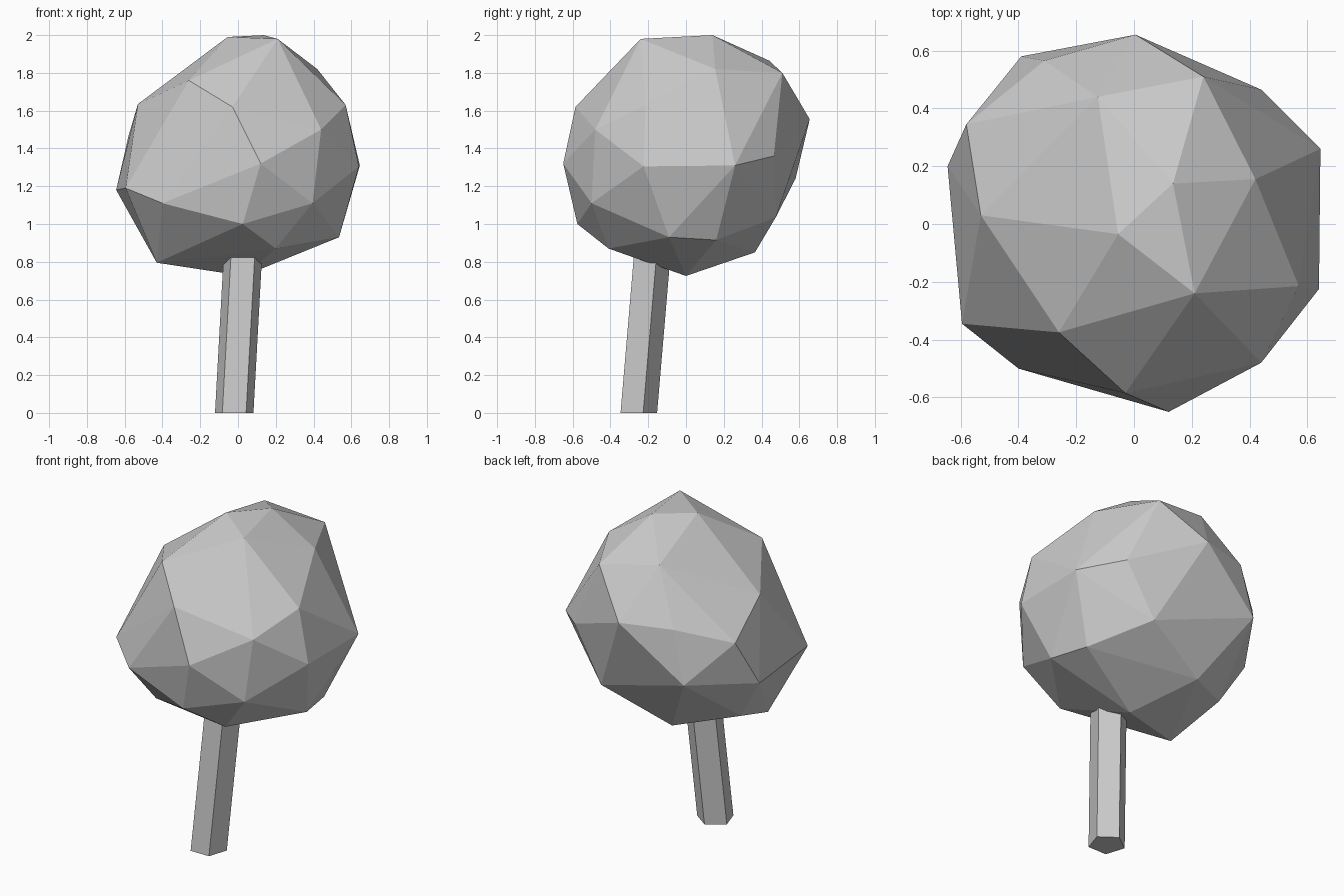
import bpy
import bmesh
from math import sin, cos, tau, pi
from mathutils import Vector

if "Cube" in bpy.data.objects:
    bpy.data.objects.remove(bpy.data.objects["Cube"], do_unlink=True)


def make_material(name, level):
    mat = bpy.data.materials.new(name)
    mat.use_nodes = True
    colour = (level, level, level, 1)
    mat.diffuse_color = colour
    mat.node_tree.nodes["Principled BSDF"].inputs["Base Color"].default_value = colour
    return mat


def finish(bm, name, mat):
    """Turn a bmesh into a flat shaded object."""
    bmesh.ops.recalc_face_normals(bm, faces=bm.faces)
    mesh = bpy.data.meshes.new(name)
    bm.to_mesh(mesh)
    bm.free()
    mesh.materials.append(mat)
    obj = bpy.data.objects.new(name, mesh)
    bpy.context.collection.objects.link(obj)
    return obj


def hull(name, tiers, mat):
    """Stretch a faceted skin over the corners of all tiers."""
    bm = bmesh.new()
    for tier in tiers:
        for corner in tier:
            bm.verts.new(corner)
    result = bmesh.ops.convex_hull(bm, input=bm.verts)
    loose = {v for v in result["geom_interior"] + result["geom_unused"]
             if isinstance(v, bmesh.types.BMVert)}
    bmesh.ops.delete(bm, geom=list(loose), context="VERTS")
    return finish(bm, name, mat)


def leaning_prism(name, base, top, radius, sides, mat):
    """Prism whose level end caps are shifted sideways."""
    bm = bmesh.new()
    rings = []
    for centre in (Vector(base), Vector(top)):
        rings.append([bm.verts.new(centre + radius * Vector((sin(a), cos(a), 0)))
                      for a in (tau * i / sides for i in range(sides))])
    low, high = rings
    bm.faces.new(low)
    bm.faces.new(high)
    for i in range(sides):
        j = (i + 1) % sides
        bm.faces.new((low[i], low[j], high[j], high[i]))
    return finish(bm, name, mat)


grey = make_material("plain grey", 0.6)

# Irregular faceted crown, tier by tier from the top down
crown_top = [(.21, -.24, 1.98), (.135, .14, 2), (-.055, -.035, 1.99),
             (.42, .155, 1.82), (.24, .51, 1.8), (-.125, .44, 1.865),
             (-.26, -.375, 1.76)]
crown_shoulder = [(.57, -.215, 1.63), (.44, -.48, 1.5), (-.03, -.585, 1.62),
                  (-.53, .03, 1.635), (-.58, .345, 1.465),
                  (-.31, .565, 1.56), (.005, .655, 1.555)]
crown_middle = [(.645, .26, 1.31), (.64, -.225, 1.305), (.12, -.65, 1.32),
                (-.595, -.345, 1.19), (-.645, .2, 1.18), (-.39, .58, 1.24),
                (.44, .465, 1.36)]
crown_lower = [(.395, -.5, 1.11), (.025, -.575, 1), (-.4, -.5, 1.11),
               (.25, .475, 1.035), (.535, -.09, .93), (.48, .16, .915),
               (-.49, .16, .92)]
crown_bottom = [(.2, -.41, .87), (-.43, -.19, .795), (-.16, .365, .85),
                (.03, 0, .725)]
hull("crown", [crown_top, crown_shoulder, crown_middle, crown_lower, crown_bottom], grey)

# Five sided leaning trunk, its top hidden in the crown
leaning_prism("trunk", (-.02, -.26, 0), (.035, -.175, 1), .107, 5, grey)
